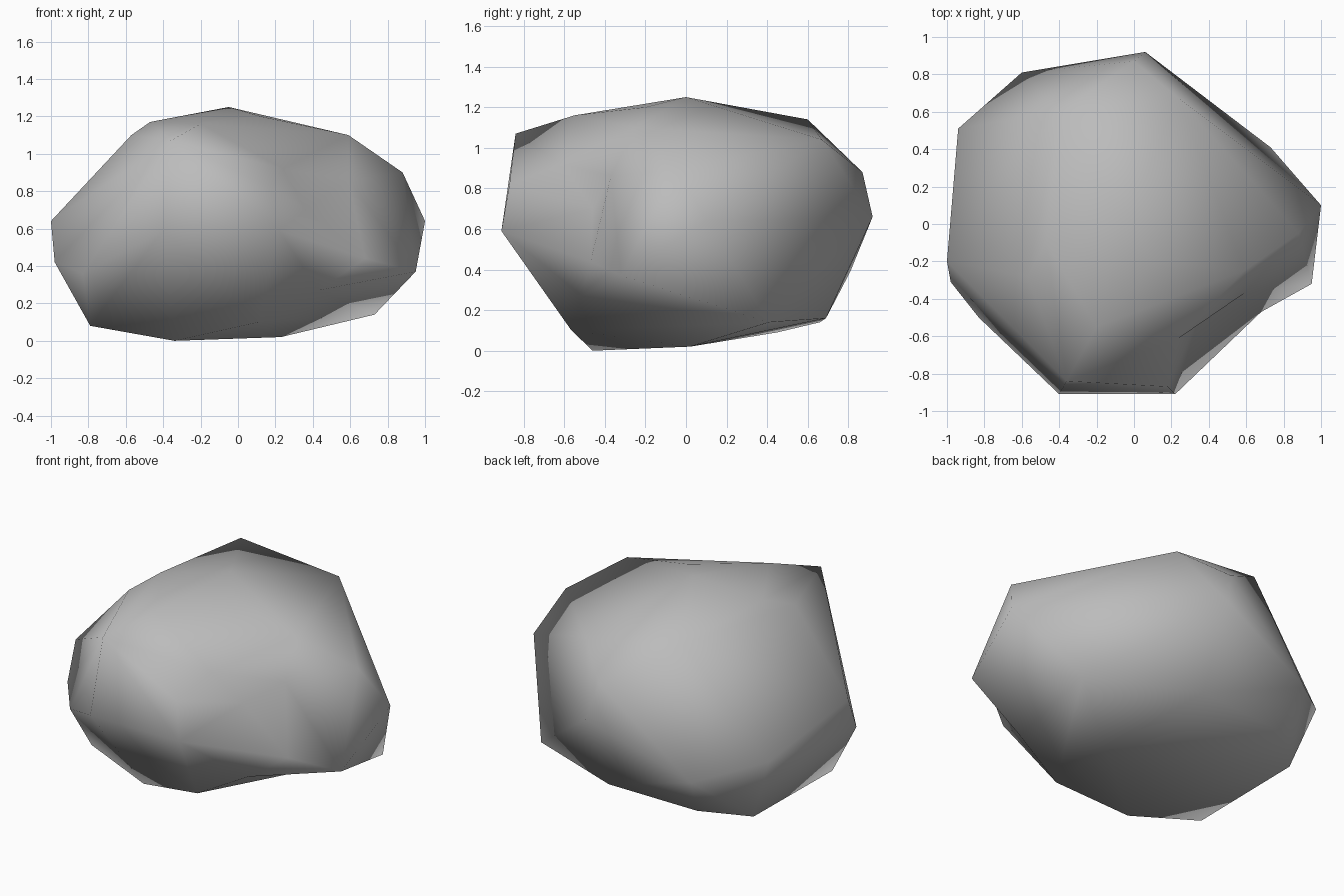
import bpy
import bmesh
from mathutils import Vector

cube = bpy.data.objects.get("Cube")
if cube:
    bpy.data.objects.remove(cube)

# Stone grey
stone = bpy.data.materials.new("stone_grey")
stone.use_nodes = True
GREY = (0.5, 0.5, 0.5, 1)
stone.diffuse_color = GREY
stone.node_tree.nodes["Principled BSDF"].inputs["Base Color"].default_value = GREY

# Corners of the boulder's convex body
BODY = [
    # top
    (-.05, 0, 1.25), (.12, -.2, 1.2), (-.4, .6, 1.14), (.24, .67, 1.04),
    (.59, -.25, 1.1), (-.2, -.55, 1.16), (-.47, -.1, 1.17), (-.57, -.28, 1.1),
    (-.36, -.84, 1.07), (0, .87, .88), (.88, -.05, .9),
    # waist
    (.06, .92, .66), (1, .1, .64), (-1, -.2, .64), (-.94, .51, .5),
    (-.6, .81, .39), (-.98, -.31, .42), (-.83, -.5, .36), (-.4, -.91, .59),
    (.22, -.91, .59), (.18, -.87, .82), (.95, -.32, .37),
    # underside
    (-.79, -.34, .08), (-.79, .45, .09), (-.34, -.46, 0), (.23, .02, .02),
    (.73, .41, .14), (.06, .69, .16), (-.54, .66, .14),
]
# Corners around the hollow in the front, with how far they are sunk
HOLLOW = [
    ((.24, -.61, .92), 1.25), ((.59, -.37, .86), 1.25), ((.68, -.47, .44), 1.2),
    ((.36, -.46, .7), 1.6), ((.43, -.51, .27), 1.25), ((.11, -.565, .1), 1.1),
]
CENTRE = Vector((0, 0, .6))

# Wrap a hull around everything, then sink the hollow into place
bm = bmesh.new()
for co in BODY:
    bm.verts.new(co)
sunk = []
for co, push in HOLLOW:
    outer = CENTRE + (Vector(co) - CENTRE) * push
    sunk.append((bm.verts.new(outer), co))
bmesh.ops.convex_hull(bm, input=bm.verts[:])
for vert, co in sunk:
    vert.co = co
loose = [v for v in bm.verts if not v.link_faces]
bmesh.ops.delete(bm, geom=loose, context="VERTS")
bmesh.ops.recalc_face_normals(bm, faces=bm.faces[:])
for face in bm.faces:
    face.smooth = True

mesh = bpy.data.meshes.new("boulder")
bm.to_mesh(mesh)
bm.free()
mesh.materials.append(stone)
boulder = bpy.data.objects.new("boulder", mesh)
bpy.context.collection.objects.link(boulder)
